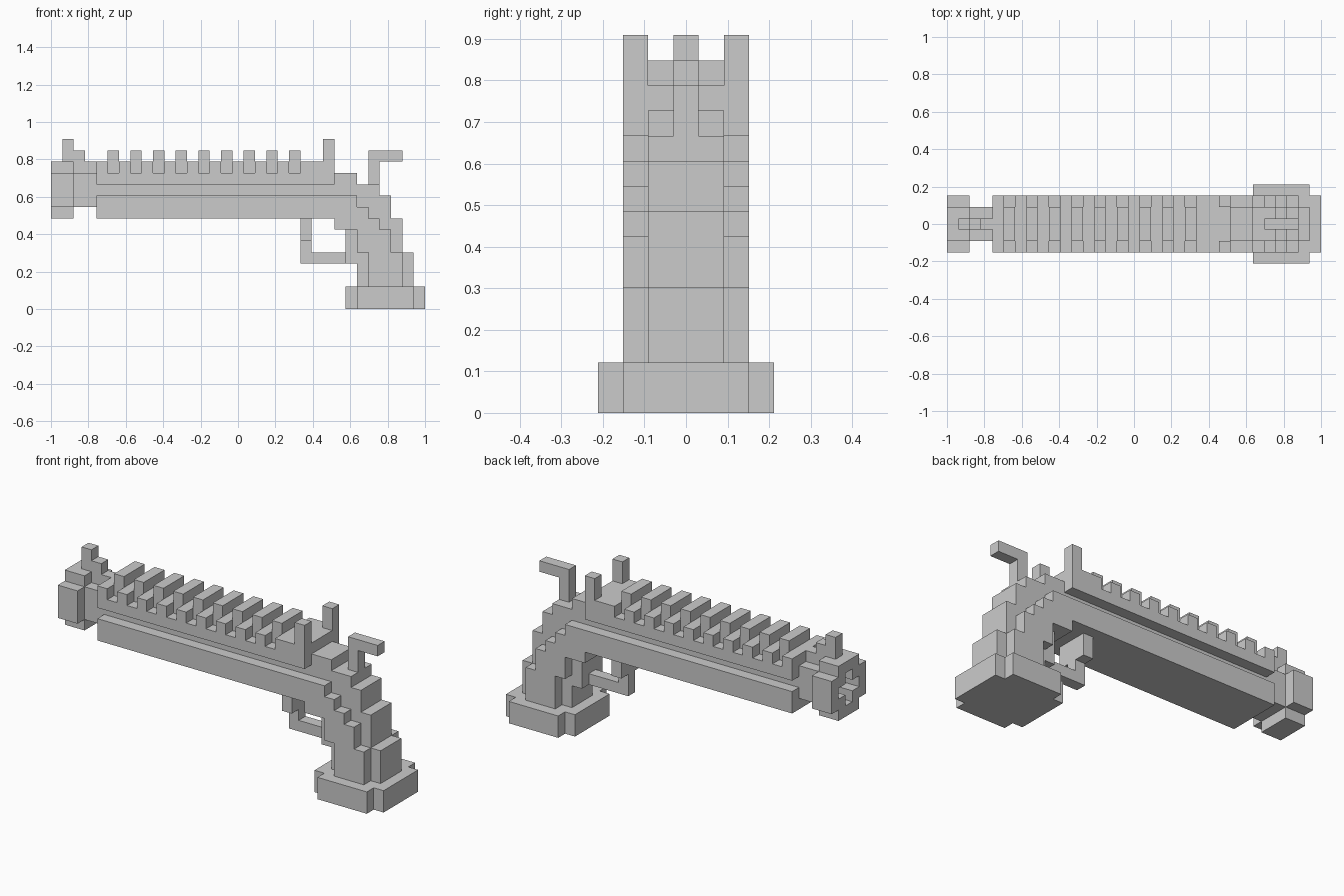
import bpy, bmesh, math

if "Cube" in bpy.data.objects:
    bpy.data.objects.remove(bpy.data.objects["Cube"])

U = 2 / 33          # one block
parts = {}          # part name -> set of filled blocks


def fill(name, x, z, y):
    """Fill blocks for x and z ranges; y is (inner, outer) distance in blocks, mirrored."""
    cells = parts.setdefault(name, set())
    for i in range(*x):
        for k in range(*z):
            for j in range(-4, 5):
                if y[0] <= abs(j) <= y[1]:
                    cells.add((i, j, k))


def carve(name, x, z, y):
    parts[name] -= {(i, j, k) for i in range(*x) for k in range(*z)
                    for j in range(-y, y + 1)}


# muzzle ring with cross-shaped bore
fill("muzzle", (0, 2), (9, 12), (0, 2))
fill("muzzle", (0, 2), (8, 13), (0, 1))
carve("muzzle", (0, 2), (9, 12), 0)
carve("muzzle", (0, 2), (10, 11), 1)

# neck and front sight
fill("neck", (2, 4), (9, 12), (0, 1))
fill("neck", (2, 4), (12, 13), (0, 0))
fill("front_sight", (1, 2), (13, 15), (0, 0))
fill("front_sight", (2, 3), (13, 14), (0, 0))

# upper slide with raised ribs and notched edges
fill("slide", (4, 25), (11, 12), (0, 2))
fill("slide", (4, 25), (12, 13), (0, 1))
for i in range(4, 25):
    if not (5 <= i <= 21 and i % 2):
        fill("slide", (i, i + 1), (12, 13), (2, 2))
for i in range(5, 22, 2):
    fill("slide_ribs", (i, i + 1), (13, 14), (0, 1))
fill("rear_sight", (24, 25), (13, 15), (2, 2))

# lower frame with the narrow groove above it
fill("frame", (4, 27), (8, 10), (0, 2))
fill("frame", (4, 29), (10, 11), (0, 1))
fill("frame", (25, 27), (11, 12), (0, 1))

# hammer
fill("hammer", (28, 29), (11, 14), (0, 0))
fill("hammer", (29, 31), (13, 14), (0, 0))

# grip core: stepped centre strip (x start, x end, z start, z end)
for x0, x1, z0, z1 in ((27, 30, 8, 10), (26, 31, 5, 8), (26, 31, 4, 5),
                       (27, 32, 2, 5)):
    fill("grip_core", (x0, x1), (z0, z1), (0, 1))

# grip side panels, one step per row
for x0, x1, z0, z1 in ((27, 28, 8, 9), (25, 29, 7, 8), (27, 30, 5, 7),
                       (28, 31, 2, 5)):
    fill("grip_panels", (x0, x1), (z0, z1), (2, 2))
fill("grip_panels", (25, 26), (7, 8), (0, 1))

# trigger guard
fill("trigger_guard", (22, 23), (6, 8), (0, 1))
fill("trigger_guard", (22, 23), (4, 6), (0, 0))
fill("trigger_guard", (23, 26), (4, 5), (0, 0))

# base plate with clipped corners
fill("base_plate", (27, 32), (0, 2), (0, 3))
fill("base_plate", (26, 33), (0, 2), (0, 2))

# outer skin of each part, leaving out faces hidden against a neighbour
solid = set().union(*parts.values())
SIDES = [(a, s) for a in range(3) for s in (-1, 1)]
for name, cells in parts.items():
    bm = bmesh.new()
    verts = {}
    for c in sorted(cells):
        for a, s in SIDES:
            n = list(c)
            n[a] += s
            if tuple(n) in solid:
                continue
            b, d = (a + 1) % 3, (a + 2) % 3
            loop = []
            for p, q in ((0, 0), (1, 0), (1, 1), (0, 1))[::s]:
                v = list(c)
                v[a] += (s + 1) // 2
                v[b] += p
                v[d] += q
                v = tuple(v)
                if v not in verts:
                    verts[v] = bm.verts.new((v[0] * U - 1, (v[1] - 0.5) * U, v[2] * U))
                loop.append(verts[v])
            bm.faces.new(loop)
    bmesh.ops.dissolve_limit(bm, angle_limit=math.radians(1),
                             verts=bm.verts[:], edges=bm.edges[:])
    mesh = bpy.data.meshes.new(name)
    bm.to_mesh(mesh)
    bm.free()
    bpy.context.collection.objects.link(bpy.data.objects.new(name, mesh))
